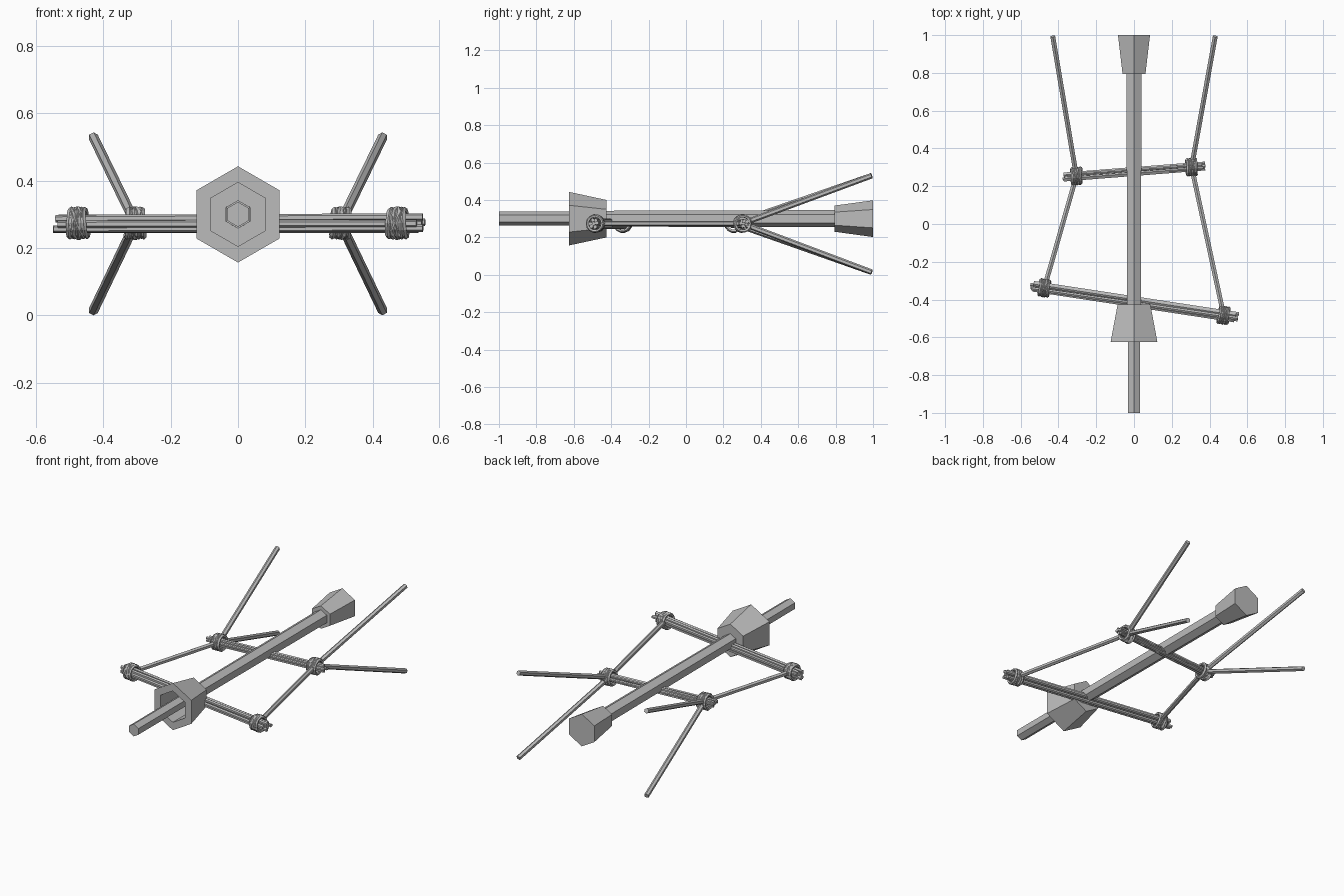
import bpy, bmesh, math, random
from mathutils import Vector

if "Cube" in bpy.data.objects:
    bpy.data.objects.remove(bpy.data.objects["Cube"])

random.seed(4)
mat = bpy.data.materials.new("plain grey")
mat.diffuse_color = (0.5, 0.5, 0.5, 1)
mat.use_nodes = True
mat.node_tree.nodes["Principled BSDF"].inputs["Base Color"].default_value = mat.diffuse_color


def finish(name, bm):
    bmesh.ops.recalc_face_normals(bm, faces=bm.faces)
    me = bpy.data.meshes.new(name)
    bm.to_mesh(me)
    bm.free()
    me.materials.append(mat)
    ob = bpy.data.objects.new(name, me)
    bpy.context.collection.objects.link(ob)
    return ob


def frame(axis):
    side = axis.cross(Vector((0, 0, 1))).normalized()
    return side, side.cross(axis).normalized()


def lathe(bm, origin, axis, profile, sides=6):
    """Faceted solid around an axis; profile = (distance, radius)."""
    axis = axis.normalized()
    side, up = frame(axis)
    rings = []
    for d, r in profile:
        rings.append([bm.verts.new(origin + axis * d + r * (
            up * math.cos(k * math.tau / sides) + side * math.sin(k * math.tau / sides)))
            for k in range(sides)])
    for a, b in zip(rings, rings[1:]):
        for k in range(sides):
            j = (k + 1) % sides
            bm.faces.new((a[k], a[j], b[j], b[k]))
    bm.faces.new(rings[0])
    bm.faces.new(rings[-1])


def rod(bm, a, b, r, sides=6):
    a, b = Vector(a), Vector(b)
    lathe(bm, a, b - a, [(0, r), ((b - a).length, r)], sides)


def ring(bm, centre, axis, major, minor, n=14, m=5):
    """One turn of rope."""
    axis = axis.normalized()
    side, up = frame(axis)
    loops = []
    for i in range(n):
        t = i * math.tau / n
        out = side * math.cos(t) + up * math.sin(t)
        rr = minor * random.uniform(0.85, 1.15)
        loops.append([bm.verts.new(centre + out * (major + rr * math.cos(k * math.tau / m))
                                   + axis * rr * math.sin(k * math.tau / m)) for k in range(m)])
    for i in range(n):
        a, b = loops[i], loops[(i + 1) % n]
        for k in range(m):
            j = (k + 1) % m
            bm.faces.new((a[k], a[j], b[j], b[k]))


# Central hexagonal shaft, hollow front collar and rear foot
Y = Vector((0, 1, 0))
Z = 0.3
parts = {
    "shaft": [(-1, 0.037), (-0.5, 0.037), (-0.5, 0.042), (0.85, 0.046)],
    "front_collar": [(-0.46, 0.095), (-0.625, 0.095), (-0.625, 0.143), (-0.425, 0.1)],
    "rear_foot": [(0.795, 0.07), (1.0, 0.098)],
}
for name, profile in parts.items():
    bm = bmesh.new()
    lathe(bm, Vector((0, 0, Z)), Y, profile)
    finish(name, bm)

# Cross bars made of bundled thin sticks
ZB = 0.274
bars = {
    "front": ((-0.545, -0.328), (0.545, -0.494), 0.475, 0.019, 0.011),
    "rear": ((-0.37, 0.249), (0.37, 0.307), 0.305, 0.016, 0.009),
}
knots = {}
for name, (p, q, kx, spread, r) in bars.items():
    a, b = Vector((*p, ZB)), Vector((*q, ZB))
    axis = (b - a).normalized()
    side, up = frame(axis)
    bm = bmesh.new()
    for i in range(7):
        s = 0 if i == 6 else spread
        ends = []
        for base, sign in ((a, -1), (b, 1)):
            t = i * math.tau / 6 + random.uniform(-0.3, 0.3)
            ends.append(base + s * (side * math.cos(t) + up * math.sin(t))
                        + axis * sign * random.uniform(-0.015, 0.01))
        rod(bm, *ends, r)
    finish(name + "_bar", bm)

    # Rope lashings around the bar near both ends
    for label, sx in (("left", -1), ("right", 1)):
        c = a + (b - a) * ((sx * kx - a.x) / (b.x - a.x))
        knots[name, sx] = c
        bm = bmesh.new()
        for i in range(5):
            tilt = side * random.uniform(-0.1, 0.1) + up * random.uniform(-0.1, 0.1)
            ring(bm, c + axis * (i - 2) * 0.011, axis + tilt, 0.041, 0.0085)
        for d in (side, -side, up, -up):
            ring(bm, c, axis + d * 0.4, 0.043, 0.0075)
        finish(f"{name}_{label}_lashing", bm)

# Side rods and the splayed rear legs
for label, sx in (("left", -1), ("right", 1)):
    rear = knots["rear", sx]
    bm = bmesh.new()
    rod(bm, knots["front", sx], rear, 0.0145)
    finish(label + "_side_rod", bm)
    for level, z in (("upper", 0.53), ("lower", 0.014)):
        bm = bmesh.new()
        rod(bm, rear, (sx * 0.43, 0.993, z), 0.0148)
        finish(f"{label}_{level}_leg", bm)
